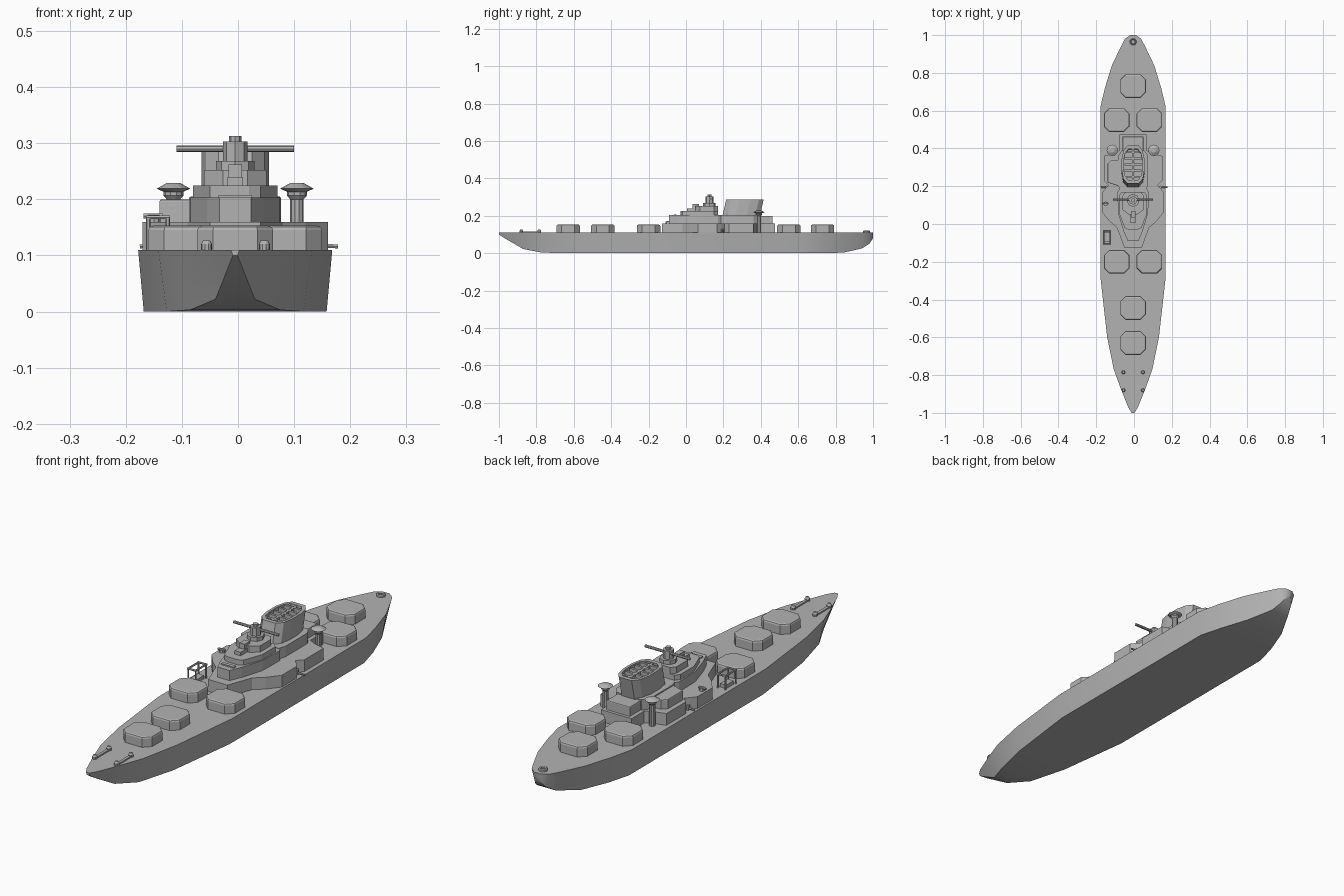
import bpy, bmesh, math
from mathutils import Vector

if "Cube" in bpy.data.objects:
    bpy.data.objects.remove(bpy.data.objects["Cube"])

CX = -0.005   # hull centre line
DECK = 0.11
grey = bpy.data.materials.new("ship grey")
grey.diffuse_color = (0.45, 0.45, 0.45, 1)
grey.use_nodes = True
grey.node_tree.nodes["Principled BSDF"].inputs["Base Color"].default_value = grey.diffuse_color


def finish(name, bm):
    bmesh.ops.recalc_face_normals(bm, faces=bm.faces)
    me = bpy.data.meshes.new(name)
    bm.to_mesh(me)
    bm.free()
    ob = bpy.data.objects.new(name, me)
    bpy.context.collection.objects.link(ob)
    me.materials.append(grey)
    return ob


def smooth(ob, angle):
    bpy.context.view_layer.objects.active = ob
    ob.select_set(True)
    bpy.ops.object.shade_smooth_by_angle(angle=math.radians(angle))
    ob.select_set(False)


def loft(name, rings):
    bm = bmesh.new()
    vs = [[bm.verts.new(p) for p in r] for r in rings]
    n = len(vs[0])
    for a, b in zip(vs, vs[1:]):
        for i in range(n):
            bm.faces.new((a[i], a[(i + 1) % n], b[(i + 1) % n], b[i]))
    bm.faces.new(vs[0])
    bm.faces.new(vs[-1])
    return finish(name, bm)


def prism(name, pts, z0, z1, inset=0.0):
    """Extruded outline with an optional chamfered top edge."""
    ob = loft(name, [[(x, y, z) for x, y in pts] for z in (z0, z1)])
    if inset:
        bm = bmesh.new()
        bm.from_mesh(ob.data)
        top = [e for e in bm.edges if all(v.co.z > z1 - 1e-5 for v in e.verts)]
        bmesh.ops.bevel(bm, geom=top, offset=inset, segments=2, profile=0.5, affect='EDGES')
        bm.to_mesh(ob.data)
        bm.free()
    return ob


def sym(half):
    """Mirror a half outline about the centre line."""
    return [(CX + x, y) for x, y in half] + [(CX - x, y) for x, y in reversed(half)]


def chamfered(x, y, w, d, c):
    w, d = w / 2, d / 2
    return [(x + sx, y + sy) for sx, sy in
            ((-w + c, -d), (w - c, -d), (w, -d + c), (w, d - c),
             (w - c, d), (-w + c, d), (-w, d - c), (-w, -d + c))]


def box(name, x0, x1, y0, y1, z0, z1):
    return prism(name, [(x0, y0), (x1, y0), (x1, y1), (x0, y1)], z0, z1)


def lathe(name, x, y, profile, n=12):
    return loft(name, [[(x + r * math.cos(math.tau * i / n), y + r * math.sin(math.tau * i / n), z)
                        for i in range(n)] for r, z in profile])


def rod(name, a, b, r, n=8):
    a, b = Vector(a), Vector(b)
    q = (b - a).to_track_quat('Z', 'Y')
    ring = [q @ Vector((r * math.cos(math.tau * i / n), r * math.sin(math.tau * i / n), 0)) for i in range(n)]
    return loft(name, [[p + v for v in ring] for p in (a, b)])


# Hull: y, deck half width, bottom half width, bottom height
stations = [(-1, .008, .004, .100), (-.97, .026, .012, .080), (-.87, .066, .035, .022),
            (-.77, .102, .080, .003), (-.6, .137, .122, 0), (-.28, .173, .163, 0),
            (.62, .173, .163, 0), (.72, .149, .136, 0), (.84, .112, .092, .003),
            (.94, .064, .042, .025), (.98, .043, .025, .050), (1, .016, .008, .080)]
rings = []
for y, wd, wb, zb in stations:
    half = [(wd, DECK), (wb + (wd - wb) * .45, zb + (DECK - zb) * .45), (wb, zb)]
    rings.append([(CX + x, y, z) for x, z in half] + [(CX - x, y, z) for x, z in reversed(half)])
smooth(loft("hull", rings), 40)

# Chamfered gun housings on the deck
for i, (x, y) in enumerate([(CX, -.63), (CX, -.445), (-.092, -.2), (.082, -.2),
                            (-.092, .55), (.082, .55), (CX, .73)]):
    prism(f"gun_housing_{i}", chamfered(x, y, .135, .125, .028), DECK, .153, .008)

# Superstructure tiers
prism("lower_deckhouse", sym([(.045, -.128), (.085, -.02), (.125, .015), (.165, .065), (.165, .165),
                              (.145, .19), (.13, .205), (.155, .23), (.155, .36), (.10, .375),
                              (.072, .39), (.072, .475)]), DECK, .16)
prism("middle_deckhouse", sym([(.028, -.09), (.05, -.04), (.08, .06), (.082, .17), (.07, .19)]), .16, .203)
prism("bridge", sym([(.025, -.03), (.045, -.02), (.075, .06), (.075, .15), (.06, .17)]), .203, .225)
prism("upper_bridge", sym([(.022, .05), (.056, .075), (.056, .15), (.04, .17)]), .225, .252)
prism("bridge_front_step", sym([(.014, .005), (.014, .07)]), .225, .24)
prism("lookout", sym([(.012, .035), (.012, .07)]), .225, .262)
prism("aft_deckhouse", sym([(.07, .18), (.08, .21), (.08, .36), (.06, .39)]), .16, .205)
prism("aft_block", sym([(.055, .38), (.055, .462)]), .16, .2, .004)
prism("port_wing", [(-.14, .22), (-.08, .2), (-.08, .34), (-.12, .34), (-.14, .32)], .16, .2, .004)
box("front_hatch", CX - .03, CX + .03, -.065, -.05, .203, .208)

# Mast with crossbar
lathe("mast_base", CX, .125, [(.034, .252), (.034, .268), (.022, .268), (.022, .303)], 8)
lathe("mast_top", CX, .125, [(.011, .303), (.011, .313)], 8)
rod("crossbar", (-.11, .13, .29), (.1, .13, .29), .006)

# Slanted funnel with a recessed grille
funnel = [(-.03, .2), (.03, .2), (.052, .225), (.06, .27), (.06, .33), (.05, .375), (.03, .4),
          (-.03, .4), (-.05, .375), (-.06, .33), (-.06, .27), (-.052, .225)]


def funnel_ring(k, dy, z):
    return [(CX + x * k, .3 + (y - .3) * k + dy, z) for x, y in funnel]


loft("funnel", [funnel_ring(1, -.005, .2), funnel_ring(1, .015, .287),
                funnel_ring(.82, .015, .287), funnel_ring(.82, .012, .262)])
box("grille_spine", CX - .005, CX + .005, .232, .398, .27, .284)
for i in range(5):
    y = .25 + .0325 * i
    w = .045 if 0 < i < 4 else .043
    box(f"grille_bar_{i}", CX - w, CX + w, y - .005, y + .005, .27, .284)

# Radar dishes on posts
for side, x in (("left", -.115), ("right", .105)):
    lathe(f"{side}_radar_post", x, .39, [(.012, DECK), (.012, .2), (.018, .207), (.018, .213)], 10)
    lathe(f"{side}_radar_dish", x, .39, [(.012, .211), (.03, .219), (.012, .229)], 12)

# Boat frame on the port side
for y in (-.105, -.035):
    for x in (-.16, -.125):
        rod("boat_frame_post", (x, y, DECK), (x, y, .168), .004, 6)
    rod("boat_frame_beam", (-.164, y, .168), (-.121, y, .168), .004, 6)
for x in (-.16, -.125):
    rod("boat_frame_rail", (x, -.105, .168), (x, -.035, .168), .004, 6)
box("boat", -.157, -.128, -.095, -.045, DECK, .125)

# Small davits beside the deckhouse
for side, x, d in (("left", -.145, -1), ("right", .14, 1)):
    rod(f"{side}_davit_post", (x, .195, DECK), (x, .195, .13), .008)
    rod(f"{side}_davit_arm", (x, .195, .118), (x + d * (.03 if d < 0 else .038), .195, .116), .004, 6)
lathe("port_gun_post", -.15, .107, [(.012, .16), (.012, .172)], 8)
rod("port_gun", (-.168, .107, .17), (-.135, .107, .17), .005, 6)

# Bow anchor chains with bollards
for side, x in (("left", -.056), ("right", .047)):
    box(f"{side}_anchor_chain", x - .006, x + .006, -.88, -.79, DECK, .116)
    for y in (-.785, -.88):
        lathe(f"{side}_bollard", x, y, [(.010, DECK), (.010, .12), (.006, .127)], 10)

# Stern ring
lathe("stern_ring", CX, .965, [(.018, DECK), (.018, .117), (.014, .121), (.010, .117), (.010, .112)], 16)
